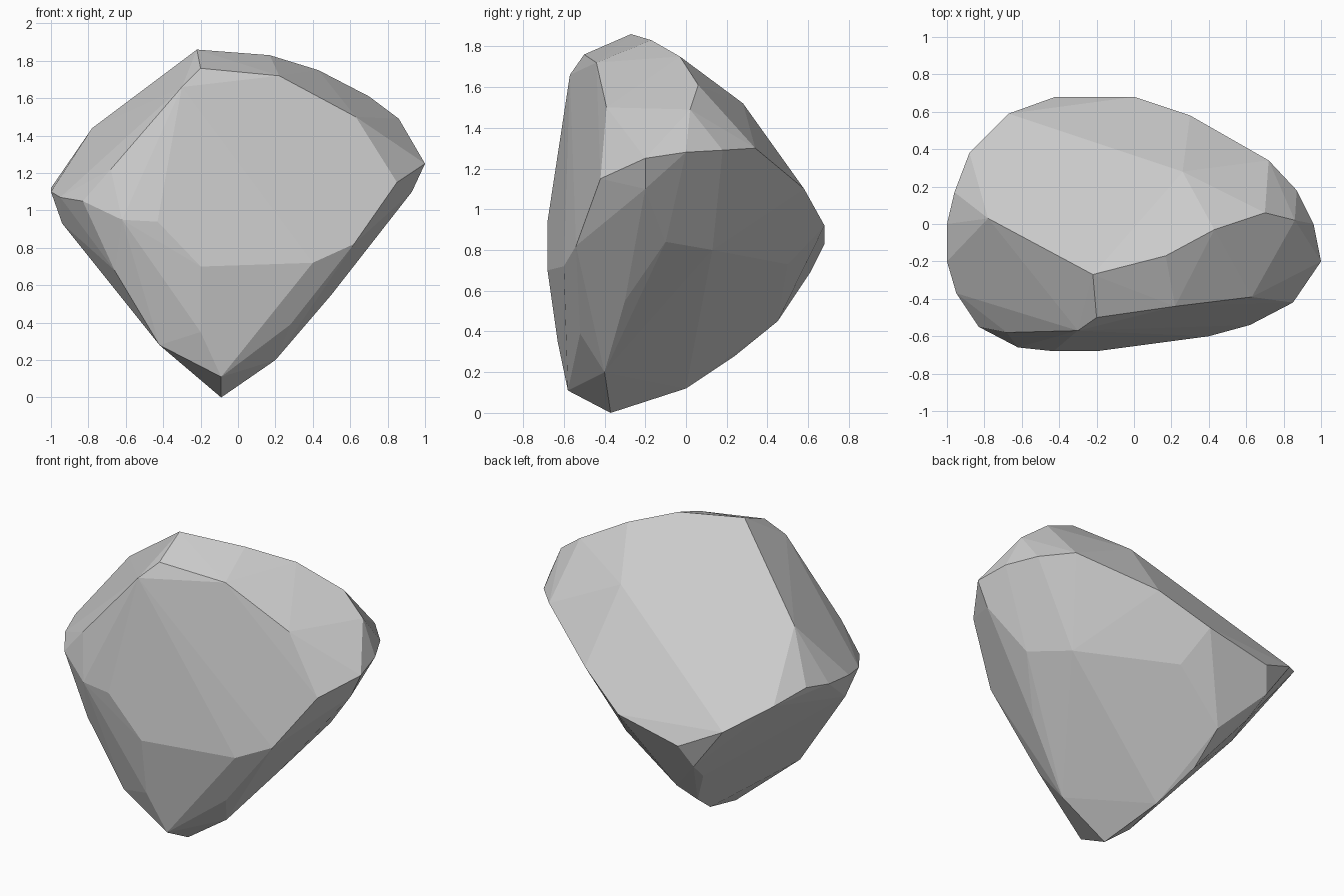
import bpy, bmesh

# Corner points of the boulder; the convex hull makes its flat facets
crown = [(-.22, -.27, 1.86), (.17, -.17, 1.83), (.43, -.03, 1.75), (.7, .06, 1.61),
         (.86, .02, 1.49), (-.78, .03, 1.44), (.26, .28, 1.52), (-.2, -.5, 1.76),
         (-.3, -.57, 1.66)]
front = [(.22, -.44, 1.72), (.63, -.39, 1.5), (-.43, -.68, .94), (-.2, -.68, .7),
         (.4, -.6, .72), (.62, -.54, .82), (-.62, -.66, .95), (-.83, -.55, 1.05),
         (-.68, -.58, 1.22), (-.66, -.56, .68)]
sides = [(1, -.2, 1.25), (.96, 0, 1.28), (.87, .18, 1.29), (.72, .34, 1.3),
         (.85, -.42, 1.15), (.93, -.2, 1.1), (.72, -.1, .84), (.57, .13, .8),
         (-1, 0, 1.12), (-1, -.2, 1.1), (-.95, -.37, 1.07), (-.96, .17, 1.15),
         (-.94, -.25, .93)]
back = [(.3, .58, 1.1), (0, .68, .92), (-.42, .68, .83), (-.67, .59, .95),
        (-.88, .38, 1.09), (.07, .5, .73), (-.48, .61, .69), (-.45, .47, .57),
        (-.25, .45, .45), (-.25, .24, .28)]
foot = [(-.09, -.37, 0), (-.09, -.58, .11), (-.2, -.63, .35), (.2, -.4, .2),
        (-.42, -.54, .28), (-.17, 0, .12), (.5, -.3, .55), (.28, -.52, .39)]

bm = bmesh.new()
for p in crown + front + sides + back + foot:
    bm.verts.new(p)
bmesh.ops.convex_hull(bm, input=bm.verts)
bmesh.ops.delete(bm, geom=[v for v in bm.verts if not v.link_faces], context='VERTS')

# Merge nearly coplanar triangles into broad facets
bmesh.ops.dissolve_limit(bm, angle_limit=0.04, verts=bm.verts, edges=bm.edges)
bmesh.ops.recalc_face_normals(bm, faces=bm.faces)

mesh = bpy.data.meshes.new("boulder")
bm.to_mesh(mesh)
bm.free()
boulder = bpy.data.objects.new("boulder", mesh)
bpy.context.collection.objects.link(boulder)
